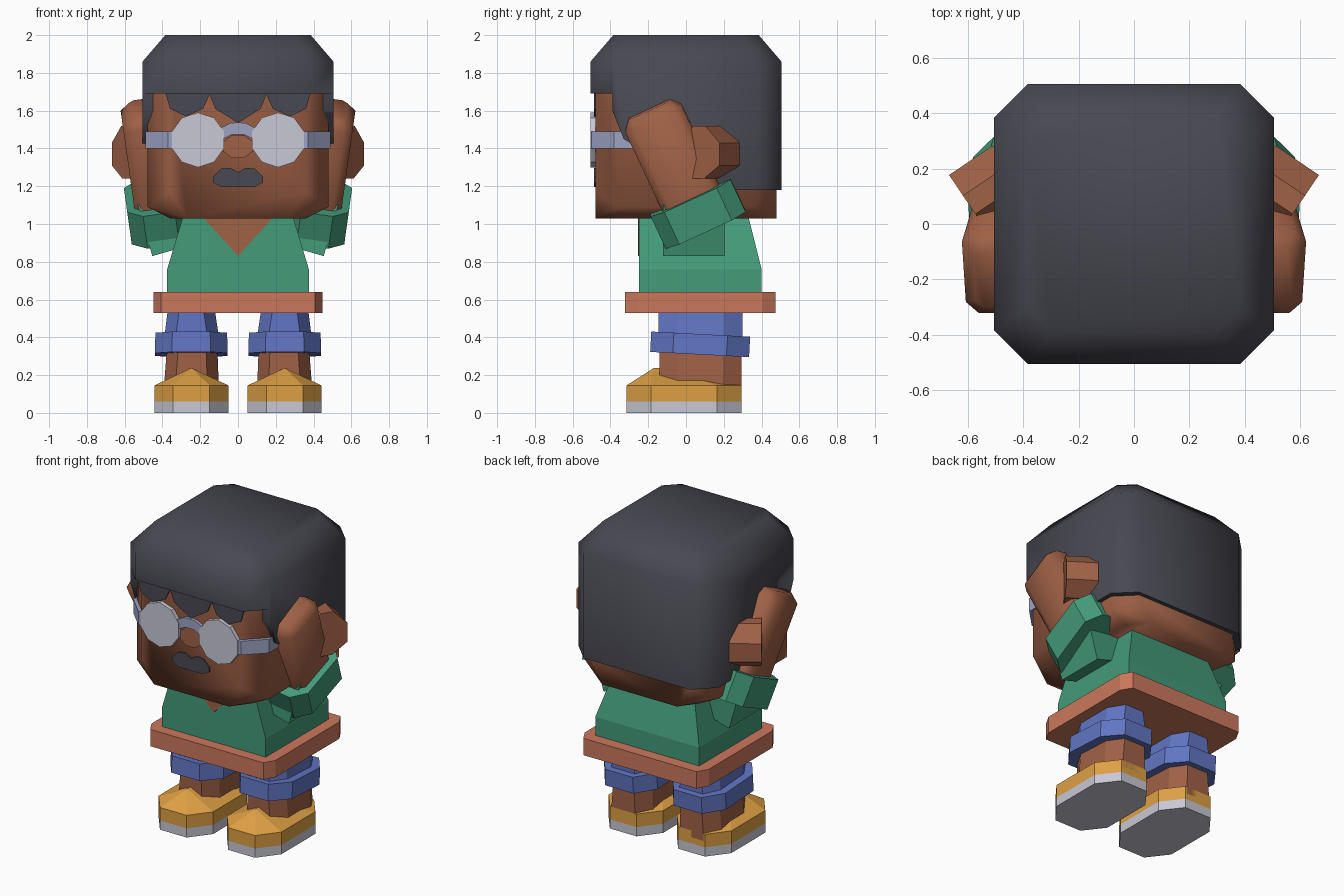
import bpy, bmesh, math
from mathutils import Matrix, Vector

if "Cube" in bpy.data.objects:
    bpy.data.objects.remove(bpy.data.objects["Cube"])


def material(name, r, g, b):
    lin = lambda c: ((c / 255 + 0.055) / 1.055) ** 2.4
    m = bpy.data.materials.new(name)
    m.diffuse_color = (lin(r), lin(g), lin(b), 1)
    m.use_nodes = True
    m.node_tree.nodes["Principled BSDF"].inputs["Base Color"].default_value = m.diffuse_color
    return m


SKIN = material("brown skin", 160, 97, 70)
HAIR = material("charcoal hair", 72, 72, 82)
GREEN = material("green shirt", 68, 155, 122)
BELT = material("terracotta hem", 203, 120, 92)
BLUE = material("blue shorts", 97, 117, 195)
ORANGE = material("orange shoe", 222, 160, 68)
LIGHT = material("light grey", 200, 200, 213)
STRAP = material("lavender grey", 158, 164, 196)


def finish(name, bm, mat, smooth=False):
    bmesh.ops.recalc_face_normals(bm, faces=bm.faces[:])
    me = bpy.data.meshes.new(name)
    bm.to_mesh(me)
    bm.free()
    me.materials.append(mat)
    ob = bpy.data.objects.new(name, me)
    bpy.context.collection.objects.link(ob)
    if smooth:
        smooth_edges(ob)
    return ob


def smooth_edges(ob):
    bpy.ops.object.select_all(action='DESELECT')
    bpy.context.view_layer.objects.active = ob
    ob.select_set(True)
    bpy.ops.object.shade_smooth_by_angle(angle=math.radians(50))


def hull(name, pts, mat, side=1, xf=None, smooth=False):
    """Convex solid around points, optionally transformed and mirrored in x."""
    bm = bmesh.new()
    for p in pts:
        v = xf @ Vector(p) if xf else Vector(p)
        bm.verts.new((v.x * side, v.y, v.z))
    res = bmesh.ops.convex_hull(bm, input=bm.verts[:])
    junk = {v for v in res["geom_interior"] + res["geom_unused"]
            if isinstance(v, bmesh.types.BMVert) and not v.link_faces}
    bmesh.ops.delete(bm, geom=list(junk), context='VERTS')
    bmesh.ops.dissolve_limit(bm, angle_limit=0.01, verts=bm.verts[:], edges=bm.edges[:])
    return finish(name, bm, mat, smooth)


def ring(x0, x1, y0, y1, cx, cy, z):
    """Rectangle with cut corners at height z."""
    return [(x0 + cx, y0, z), (x1 - cx, y0, z), (x1, y0 + cy, z), (x1, y1 - cy, z),
            (x1 - cx, y1, z), (x0 + cx, y1, z), (x0, y1 - cy, z), (x0, y0 + cy, z)]


def plate(name, pts, y, depth, mat):
    """Front-facing outline (x, z) extruded backwards from y."""
    bm = bmesh.new()
    f = bm.faces.new([bm.verts.new((x, y, z)) for x, z in pts])
    ext = bmesh.ops.extrude_face_region(bm, geom=[f])
    bmesh.ops.translate(bm, vec=(0, depth, 0),
                        verts=[g for g in ext["geom"] if isinstance(g, bmesh.types.BMVert)])
    return finish(name, bm, mat)


def mirrored(half):
    """Close a right-half outline with its mirror image."""
    return half + [(-x, z) for x, z in reversed(half) if abs(x) > 1e-6]


def disc(cx, cz, rx, rz, n):
    return [(cx + rx * math.cos(2 * math.pi * (i + .5) / n),
             cz + rz * math.sin(2 * math.pi * (i + .5) / n)) for i in range(n)]


# Head with tapered jaw
head = ring(-.478, .478, -.48, .478, .118, .118, 1.8)
for sx in (-1, 1):
    for sy in (-1, 1):
        head += [(sx * .36, sy * .479, 1.17), (sx * .27, sy * .479, 1.03),
                 (sx * .478, sy * .36, 1.09), (sx * .36, sy * .36, 1.03)]
hull("head", head, SKIN, smooth=True)

# Hair block, with the face opening cut from its side profile
hair = hull("hair", ring(-.505, .505, -.505, .505, .12, .12, 1.18)
            + ring(-.505, .505, -.505, .505, .12, .12, 1.86)
            + ring(-.385, .385, -.385, .385, .085, .085, 2.0), HAIR)
bm = bmesh.new()
profile = [(-1, 1.0), (.12, 1.0), (.12, 1.18), (-.33, 1.45), (-.39, 1.6), (-.39, 1.69), (-1, 1.69)]
f = bm.faces.new([bm.verts.new((-1, y, z)) for y, z in profile])
ext = bmesh.ops.extrude_face_region(bm, geom=[f])
bmesh.ops.translate(bm, vec=(2, 0, 0),
                    verts=[g for g in ext["geom"] if isinstance(g, bmesh.types.BMVert)])
cutter = finish("face_opening_cutter", bm, HAIR)
cutter.hide_render = True
mod = hair.modifiers.new("face opening", 'BOOLEAN')
mod.operation, mod.object, mod.solver = 'DIFFERENCE', cutter, 'EXACT'
bpy.context.view_layer.objects.active = hair
bpy.ops.object.modifier_apply(modifier=mod.name)
bpy.data.objects.remove(cutter)
smooth_edges(hair)

# Jagged fringe, nose and moustache
plate("fringe", mirrored([(0, 1.535), (.12, 1.61), (.15, 1.685), (.185, 1.61), (.275, 1.57),
                          (.36, 1.61), (.385, 1.695)]), -.488, .009, HAIR)
plate("nose", disc(0, 1.41, .085, .065, 8), -.488, .009, SKIN)
plate("moustache", mirrored([(0, 1.275), (.04, 1.297), (.09, 1.293), (.133, 1.25),
                             (.133, 1.22), (.085, 1.195)]), -.488, .009, HAIR)

# Glasses
plate("glasses_bridge", mirrored([(0, 1.537), (.04, 1.535), (.11, 1.50), (.11, 1.45),
                                  (.07, 1.455), (.03, 1.475)]), -.5, .022, STRAP)
for side, tag in ((1, "right"), (-1, "left")):
    plate("lens_" + tag, disc(side * .212, 1.445, .145, .145, 10), -.506, .03, LIGHT)
    strap = [(.3, -.5), (.37, -.5), (.49, -.38), (.49, -.1), (.3, -.1)]
    hull("glasses_arm_" + tag, [(x, y, z) for x, y in strap for z in (1.4, 1.49)], STRAP, side)

    # Ear: octagonal slab turned outwards; local x outward normal, y along the ear
    n = Vector((.83, -.56, 0)).normalized()
    d = Vector((-n.y, n.x, 0))
    ear_xf = Matrix(((n.x, d.x, 0, .668), (n.y, d.y, 0, .177), (0, 0, 1, 1.38), (0, 0, 0, 1)))
    ear = [(x, y, z) for x in (0, -.19) for y, z in
           ((0, -.07), (0, .05), (-.09, .14), (-.17, .14), (-.24, .05),
            (-.24, -.07), (-.17, -.14), (-.1, -.14))]
    hull("ear_" + tag, ear, SKIN, side, ear_xf)

    # Raised forearm: hand and sleeve cuff share one tilted frame
    arm = (Matrix.Translation((.42, .064, 1.064)) @ Matrix.Rotation(math.radians(8), 4, 'Y')
           @ Matrix.Rotation(math.radians(25), 4, 'X'))
    hull("hand_" + tag, ring(-.125, .125, -.165, .165, .045, .045, 0)
         + ring(-.125, .125, -.165, .165, .045, .045, .56)
         + ring(-.08, .08, -.12, .12, .03, .03, .61), SKIN, side, arm, True)
    hull("sleeve_cuff_" + tag, ring(-.165, .165, -.233, .233, .08, .08, -.095)
         + ring(-.165, .165, -.233, .233, .08, .08, .095), GREEN, side, arm)
    upper = Matrix.Translation((.30, .04, 1.02)) @ Matrix.Rotation(math.radians(16), 4, 'Y')
    hull("upper_sleeve_" + tag, [(x, y, z) for x in (-.2, .2) for y in (-.163, .163)
                                 for z in (-.14, .14)], GREEN, side, upper)

    # Leg, shorts and rolled hem
    hull("leg_" + tag, ring(.1, .395, -.14, .295, .06, .1, .1)
         + ring(.11, .375, -.14, .295, .06, .1, .36), SKIN, side)
    hull("shorts_leg_" + tag, ring(.095, .395, -.145, .298, .06, .1, .36)
         + ring(.125, .37, -.145, .298, .06, .1, .56), BLUE, side)
    hem_xf = Matrix.Translation((.2475, .075, .363)) @ Matrix.Rotation(math.radians(-3), 4, 'X')
    hull("shorts_hem_" + tag, ring(-.192, .192, -.262, .262, .09, .12, -.054)
         + ring(-.19, .19, -.262, .262, .09, .12, .054), BLUE, side, hem_xf)

    # Shoe with ridged top and flat sole
    foot = (.05, .443, -.315, .295, .1, .13)
    hull("sole_" + tag, ring(*foot, 0) + ring(*foot, .06), LIGHT, side)
    hull("shoe_" + tag, ring(*foot, .06) + ring(*foot, .145)
         + [(.2465, -.17, .238), (.2465, -.1, .238)], ORANGE, side)

# Shirt, neckline and hem band
shirt = []
for sx in (-1, 1):
    shirt += [(sx * .375, y, z) for y in (-.25, .4) for z in (.6, .76)]
    shirt += [(sx * .285, -.25, 1.06), (sx * .285, .325, 1.06)]
hull("shirt", shirt, GREEN)
plate("neckline", [(-.185, 1.035), (.185, 1.035), (0, .83)], -.255, .009, SKIN)
hull("shirt_hem", ring(-.448, .448, -.322, .475, .04, .07, .53)
     + ring(-.448, .448, -.322, .475, .04, .07, .64), BELT)
